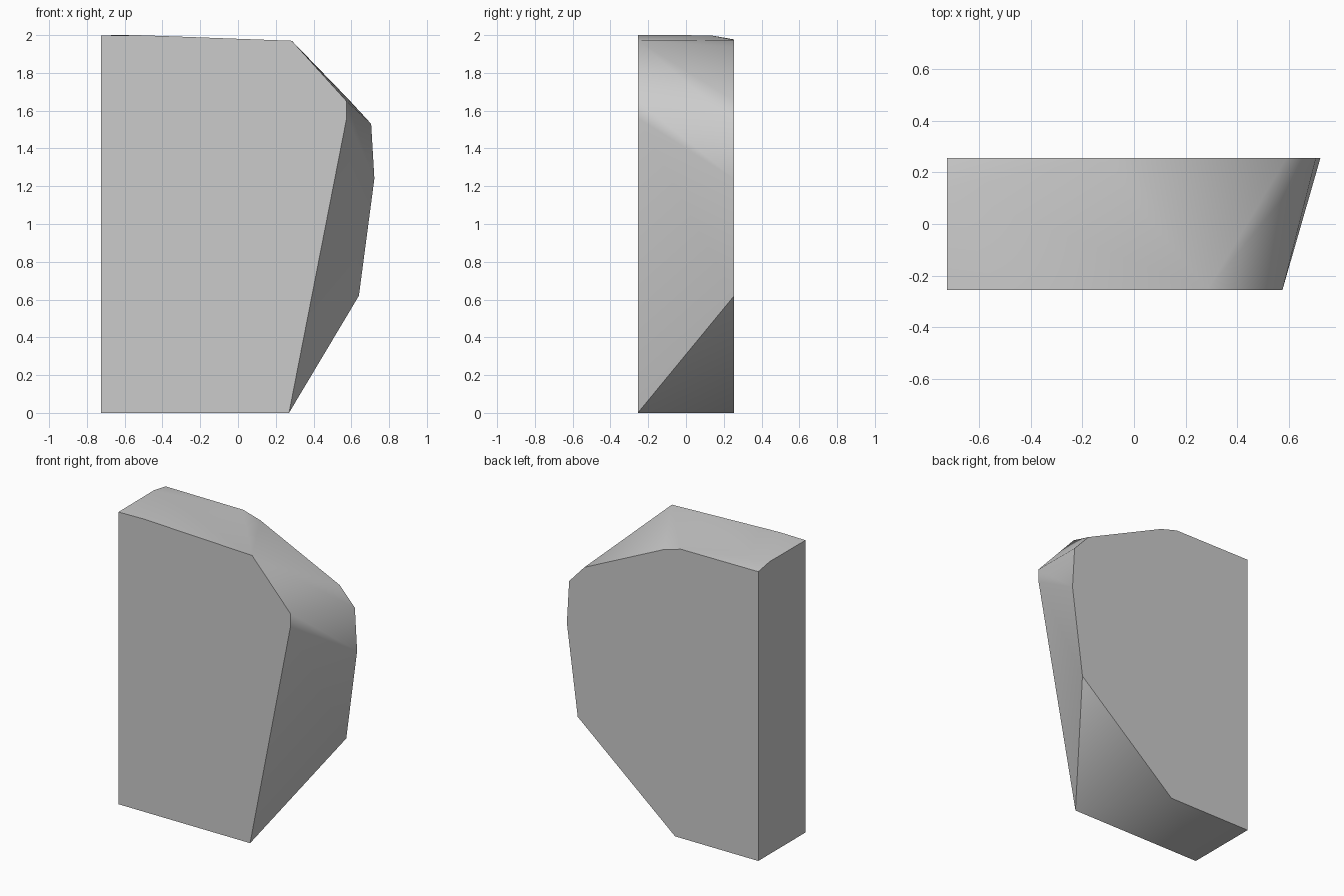
import bpy
import bmesh
import math

cube = bpy.data.objects.get("Cube")
if cube:
    bpy.data.objects.remove(cube, do_unlink=True)

# Plain stone grey
grey = bpy.data.materials.new("stone_grey")
grey.use_nodes = True
colour = (0.6, 0.6, 0.6, 1)
grey.diffuse_color = colour
grey.node_tree.nodes["Principled BSDF"].inputs["Base Color"].default_value = colour

# Front and back outlines (x, z) of the slab
LEFT, HALF_DEPTH = -0.725, 0.255
front = [(LEFT, 0), (0.27, 0), (0.575, 1.56), (0.575, 1.65),
         (0.285, 1.97), (-0.53, 2.0), (LEFT, 1.997)]
back = [(LEFT, 0), (-0.096, 0), (0.64, 0.62), (0.722, 1.24), (0.705, 1.53),
        (0.59, 1.655), (-0.01, 1.937), (-0.14, 1.974), (LEFT, 1.977)]

# Chipped slab: convex skin around both outlines and the top edge kink
bm = bmesh.new()
for outline, y in ((front, -HALF_DEPTH), (back, HALF_DEPTH)):
    for x, z in outline:
        bm.verts.new((x, y, z))
bm.verts.new((LEFT, 0.13, 1.999))
bmesh.ops.convex_hull(bm, input=bm.verts[:])
bmesh.ops.dissolve_limit(bm, angle_limit=math.radians(0.3),
                         verts=bm.verts[:], edges=bm.edges[:])
bmesh.ops.recalc_face_normals(bm, faces=bm.faces[:])

mesh = bpy.data.meshes.new("stone_slab")
bm.to_mesh(mesh)
bm.free()
mesh.materials.append(grey)
slab = bpy.data.objects.new("stone_slab", mesh)
bpy.context.collection.objects.link(slab)

# Soft shading across the worn chamfers, sharp faces elsewhere
bpy.ops.object.select_all(action='DESELECT')
slab.select_set(True)
bpy.context.view_layer.objects.active = slab
bpy.ops.object.shade_smooth_by_angle(angle=math.radians(50))
